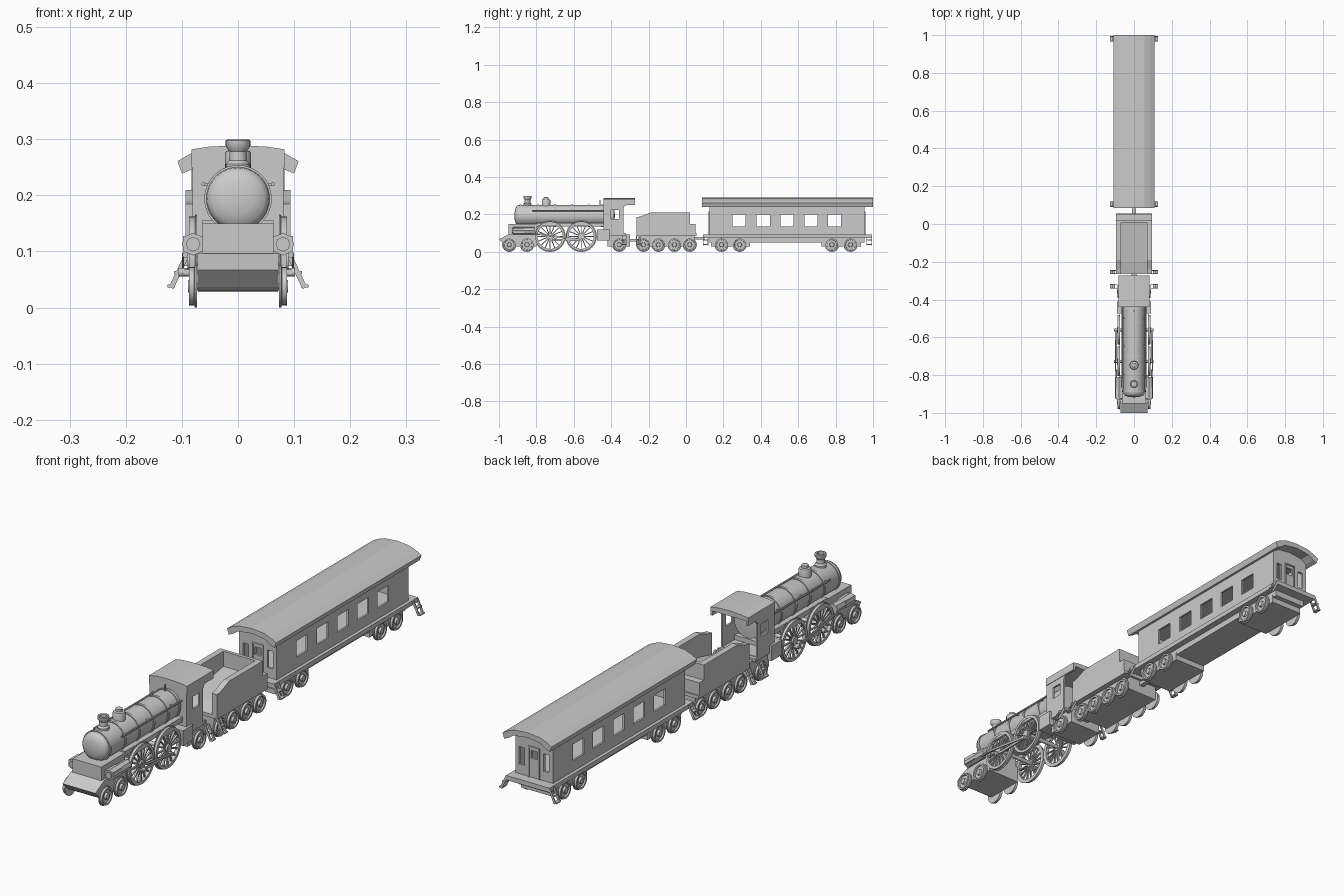
import bpy, bmesh
from math import sin, cos, pi, radians
from mathutils import Matrix, Vector


def finish(name, bm, smooth=False):
    bmesh.ops.remove_doubles(bm, verts=bm.verts, dist=1e-5)
    bmesh.ops.recalc_face_normals(bm, faces=bm.faces)
    me = bpy.data.meshes.new(name)
    bm.to_mesh(me)
    bm.free()
    ob = bpy.data.objects.new(name, me)
    bpy.context.collection.objects.link(ob)
    if smooth:
        me.shade_smooth()
        me.set_sharp_from_angle(angle=radians(35))
    return ob


def boxes(name, spans):
    """One object of boxes, each (x0, x1, y0, y1, z0, z1)."""
    bm = bmesh.new()
    for x0, x1, y0, y1, z0, z1 in spans:
        m = Matrix.Translation(((x0 + x1) / 2, (y0 + y1) / 2, (z0 + z1) / 2))
        bmesh.ops.create_cube(bm, size=1, matrix=m @ Matrix.Diagonal((abs(x1 - x0), y1 - y0, z1 - z0, 1)))
    return finish(name, bm)


def prism(name, axis, pts, a0, a1):
    """Extrude a profile: (y, z) points along x, or (x, z) points along y."""
    bm = bmesh.new()
    put = (lambda p, a: (a, p[0], p[1])) if axis == 'x' else (lambda p, a: (p[0], a, p[1]))
    f = bm.faces.new([bm.verts.new(put(p, a0)) for p in pts])
    ext = bmesh.ops.extrude_face_region(bm, geom=[f])
    d = Vector((a1 - a0, 0, 0) if axis == 'x' else (0, a1 - a0, 0))
    bmesh.ops.translate(bm, verts=[v for v in ext['geom'] if isinstance(v, bmesh.types.BMVert)], vec=d)
    return finish(name, bm)


def lathe(name, axis, center, prof, n=32, closed=False):
    """Turn (radius, offset) points round an axis through center."""
    bm = bmesh.new()
    put = {'x': lambda u, v, a: (a, u, v), 'y': lambda u, v, a: (u, a, v), 'z': lambda u, v, a: (u, v, a)}[axis]
    c = Vector(center)
    rings = [[bm.verts.new(c + Vector(put(r * cos(2 * pi * i / n), r * sin(2 * pi * i / n), a)))
              for i in range(n)] for r, a in prof]
    pairs = list(zip(rings, rings[1:])) + ([(rings[-1], rings[0])] if closed else [])
    for p, q in pairs:
        for i in range(n):
            j = (i + 1) % n
            bm.faces.new((p[i], p[j], q[j], q[i]))
    return finish(name, bm, True)


def cut(ob, cutter):
    cutter.hide_render = True
    cutter.hide_set(True)
    m = ob.modifiers.new('cut', 'BOOLEAN')
    m.operation, m.solver, m.object = 'DIFFERENCE', 'EXACT', cutter


def arch(half):
    return half + [(-x, z) for x, z in reversed(half) if x > 0]


def steps(name, y, w=0.03):
    """Slanted footsteps on both sides."""
    for s in (-1, 1):
        for e in (y - w / 2, y + w / 2 - 0.004):
            prism(name + '_rail', 'y', [(s * x, z) for x, z in
                  ((0.088, 0.09), (0.098, 0.09), (0.123, 0.037), (0.115, 0.033))], e, e + 0.004)
        boxes(name + '_treads', [(s * 0.1, s * 0.114, y - w / 2, y + w / 2, 0.06, 0.065),
                                 (s * 0.112, s * 0.126, y - w / 2, y + w / 2, 0.036, 0.041)])


# small flanged wheels with axles
R = 0.038
for y in (-0.945, -0.85, -0.357, -0.228, -0.148, -0.062, 0.02, 0.19, 0.287, 0.78, 0.88):
    lathe('axle', 'x', (0, y, R), [(0, -0.075), (0.006, -0.075), (0.006, 0.075), (0, 0.075)], 12)
    for s in (-1, 1):
        lathe('small_wheel', 'x', (0, y, R),
              [(r, s * a) for r, a in ((0, 0.073), (R, 0.073), (R, 0.077), (0.034, 0.078), (0.034, 0.087),
                                       (0.027, 0.087), (0.026, 0.081), (0.013, 0.081), (0.011, 0.089), (0, 0.089))])

# spoked driving wheels
D = 0.083
for y in (-0.727, -0.56):
    lathe('driving_axle', 'x', (0, y, D), [(0, -0.08), (0.008, -0.08), (0.008, 0.08), (0, 0.08)], 16)
    for s in (-1, 1):
        lathe('driving_rim', 'x', (0, y, D),
              [(r, s * a) for r, a in ((0.067, 0.073), (D, 0.073), (D, 0.076), (0.079, 0.077), (0.079, 0.087), (0.067, 0.087))],
              48, True)
        lathe('driving_hub', 'x', (0, y, D),
              [(r, s * a) for r, a in ((0, 0.073), (0.016, 0.073), (0.016, 0.09), (0, 0.09))], 20)
        bm = bmesh.new()
        for k in range(16):
            m = (Matrix.Translation((s * 0.08, y, D)) @ Matrix.Rotation(2 * pi * k / 16, 4, 'X')
                 @ Matrix.Translation((0, 0, 0.042)) @ Matrix.Diagonal((0.007, 0.005, 0.056, 1)))
            bmesh.ops.create_cube(bm, size=1, matrix=m)
        finish('driving_spokes', bm)
        lathe('crank_pin', 'x', (s * 0.094, y, 0.063), [(0, -0.012), (0.008, -0.012), (0.008, 0.008), (0, 0.008)], 12)
        # counterweight in the upper rim
        arc = [(y + 0.069 * cos(a * pi / 10), D + 0.069 * sin(a * pi / 10)) for a in range(3, 8)]
        prism('counterweight', 'x', arc, s * 0.076, s * 0.086)

# rods and cylinders
for s in (-1, 1):
    boxes('coupling_rod', [(s * 0.09, s * 0.095, -0.735, -0.552, 0.058, 0.068)])
    prism('main_rod', 'x', [(-0.78, 0.09), (-0.78, 0.098), (-0.555, 0.068), (-0.555, 0.058)], s * 0.096, s * 0.1)
    lathe('piston_rod', 'y', (s * 0.094, 0, 0.094), [(0, -0.82), (0.005, -0.82), (0.005, -0.77), (0, -0.77)], 10)
    lathe('cylinder', 'y', (s * 0.08, 0, 0.113),
          [(0, -0.93), (0.013, -0.93), (0.013, -0.925), (0.02, -0.925), (0.02, -0.81), (0, -0.81)], 8)
    boxes('valve_chest', [(s * 0.06, s * 0.098, -0.925, -0.865, 0.1, 0.128)])

# locomotive frame and front
prism('pilot', 'x', [(-1, 0.067), (-0.945, 0.096), (-0.8, 0.096), (-0.8, 0.03), (-0.96, 0.03), (-0.97, 0.037)], -0.072, 0.072)
boxes('smokebox_saddle', [(-0.063, 0.063, -0.95, -0.8, 0.096, 0.15)])
boxes('main_frame', [(-0.063, 0.063, -0.8, -0.44, 0.136, 0.155)])
boxes('ash_pan', [(-0.09, 0.09, -0.475, -0.41, 0.06, 0.12)])
boxes('trailing_truck', [(-0.071, 0.071, -0.42, -0.3, 0.03, 0.092)])

# boiler with bands, chimney, dome, whistle and handrails
lathe('boiler', 'y', (0, 0, 0.194),
      [(0, -0.918), (0.028, -0.915), (0.047, -0.909), (0.055, -0.9), (0.057, -0.885), (0.057, -0.385), (0, -0.38)], 40)
for y in (-0.885, -0.79, -0.7, -0.61, -0.52, -0.45):
    lathe('boiler_band', 'y', (0, y, 0.194), [(0.055, -0.005), (0.06, -0.005), (0.06, 0.005), (0.055, 0.005)], 40, True)
lathe('chimney', 'z', (0, -0.847, 0),
      [(0, 0.24), (0.022, 0.24), (0.022, 0.256), (0.016, 0.262), (0.015, 0.278), (0.022, 0.288), (0.022, 0.298),
       (0.018, 0.3), (0.013, 0.299), (0.013, 0.26), (0, 0.26)], 24)
lathe('steam_dome', 'z', (0, -0.748, 0),
      [(0, 0.24), (0.023, 0.24), (0.023, 0.275), (0.021, 0.279), (0.013, 0.281), (0.013, 0.291), (0, 0.294)], 24)
lathe('whistle', 'z', (0, -0.46, 0), [(0, 0.24), (0.004, 0.24), (0.004, 0.275), (0, 0.277)], 10)
for s in (-1, 1):
    lathe('handrail', 'y', (s * 0.062, 0, 0.22), [(0, -0.82), (0.0035, -0.82), (0.0035, -0.44), (0, -0.44)], 8)
    boxes('handrail_posts', [(s * 0.046, s * 0.062, y, y + 0.006, 0.217, 0.222) for y in (-0.8, -0.65, -0.5)])

# driver's cab, open at the back
cab = boxes('cab', [(-0.081, 0.081, -0.44, -0.335, 0.09, 0.268)])
cut(cab, boxes('cab_inside_cutter', [(-0.073, 0.073, -0.43, -0.3, 0.102, 0.3)]))
cut(cab, boxes('cab_window_cutter', [(-0.2, 0.2, -0.4, -0.357, 0.175, 0.225)]))
boxes('cab_floor', [(-0.081, 0.081, -0.44, -0.32, 0.088, 0.1)])
prism('cab_roof', 'y', arch([(0.074, 0.25), (0.083, 0.25), (0.083, 0.282), (0.05, 0.287), (0, 0.289)])
      + [(-0.074, 0.268), (0.074, 0.268)], -0.44, -0.272)
for s in (-1, 1):
    prism('cab_side_curve', 'x', [(-0.336, 0.26), (-0.336, 0.232), (-0.328, 0.245), (-0.31, 0.252), (-0.31, 0.26)],
          s * 0.074, s * 0.081)
steps('cab_steps', -0.33, 0.025)

# tender
boxes('tender_frame', [(-0.072, 0.072, -0.255, 0.045, 0.03, 0.098)])
boxes('tender_deck', [(-0.094, 0.094, -0.265, 0.055, 0.086, 0.1)])
for s in (-1, 1):
    prism('tender_side', 'x', [(-0.265, 0.1), (-0.265, 0.185), (-0.24, 0.19), (-0.19, 0.21), (0.02, 0.21), (0.02, 0.1)],
          s * 0.07, s * 0.094)
prism('coal_floor', 'x', [(-0.26, 0.1), (-0.2, 0.115), (0.01, 0.15), (0.01, 0.1)], -0.07, 0.07)
boxes('tender_back', [(-0.094, 0.094, 0.008, 0.022, 0.1, 0.21), (-0.094, 0.094, 0.02, 0.05, 0.1, 0.15)])
steps('tender_steps', -0.255, 0.022)
boxes('couplings', [(-0.012, 0.012, -0.33, -0.25, 0.055, 0.068), (-0.01, 0.01, 0.04, 0.1, 0.065, 0.08)])

# coach body
under = [(0.083, 0.248), (0.06, 0.262), (0, 0.27)]
body = prism('coach_body', 'y', [(-0.083, 0.085), (0.083, 0.085)] + arch(under), 0.125, 0.955)
cut(body, boxes('coach_inside_cutter', [(-0.075, 0.075, 0.135, 0.945, 0.097, 0.245)]))
cut(body, boxes('side_window_cutter', [(-0.2, 0.2, y - 0.035, y + 0.035, 0.135, 0.2)
                                       for y in (0.284, 0.413, 0.541, 0.668, 0.794)]))
cut(body, boxes('end_window_cutter', [(-0.066, -0.042, 0, 1.1, 0.13, 0.2), (-0.014, 0.014, 0, 1.1, 0.168, 0.198),
                                      (0.042, 0.066, 0, 1.1, 0.13, 0.2)]))
prism('coach_roof', 'y', arch([(0.083, 0.246), (0.1, 0.239), (0.108, 0.261), (0.085, 0.274), (0.055, 0.285), (0, 0.29)])
      + [(-x, z) for x, z in under[1:]] + [under[1]], 0.085, 1.0)

# coach underframe, bogies, end doors and steps
boxes('coach_platform', [(-0.096, 0.096, 0.09, 0.995, 0.074, 0.092)])
boxes('coach_underframe', [(-0.07, 0.07, 0.125, 0.955, 0.05, 0.074)])
for y in (0.2385, 0.83):
    boxes('coach_bogie', [(-0.071, 0.071, y - 0.105, y + 0.105, 0.028, 0.06)])
for y0 in (0.121, 0.955):
    boxes('end_door_frame', [(s * 0.02, s * 0.025, y0, y0 + 0.004, 0.092, 0.21) for s in (-1, 1)]
          + [(-0.025, 0.025, y0, y0 + 0.004, 0.21, 0.215)])
steps('coach_front_steps', 0.105)
steps('coach_rear_steps', 0.98)
